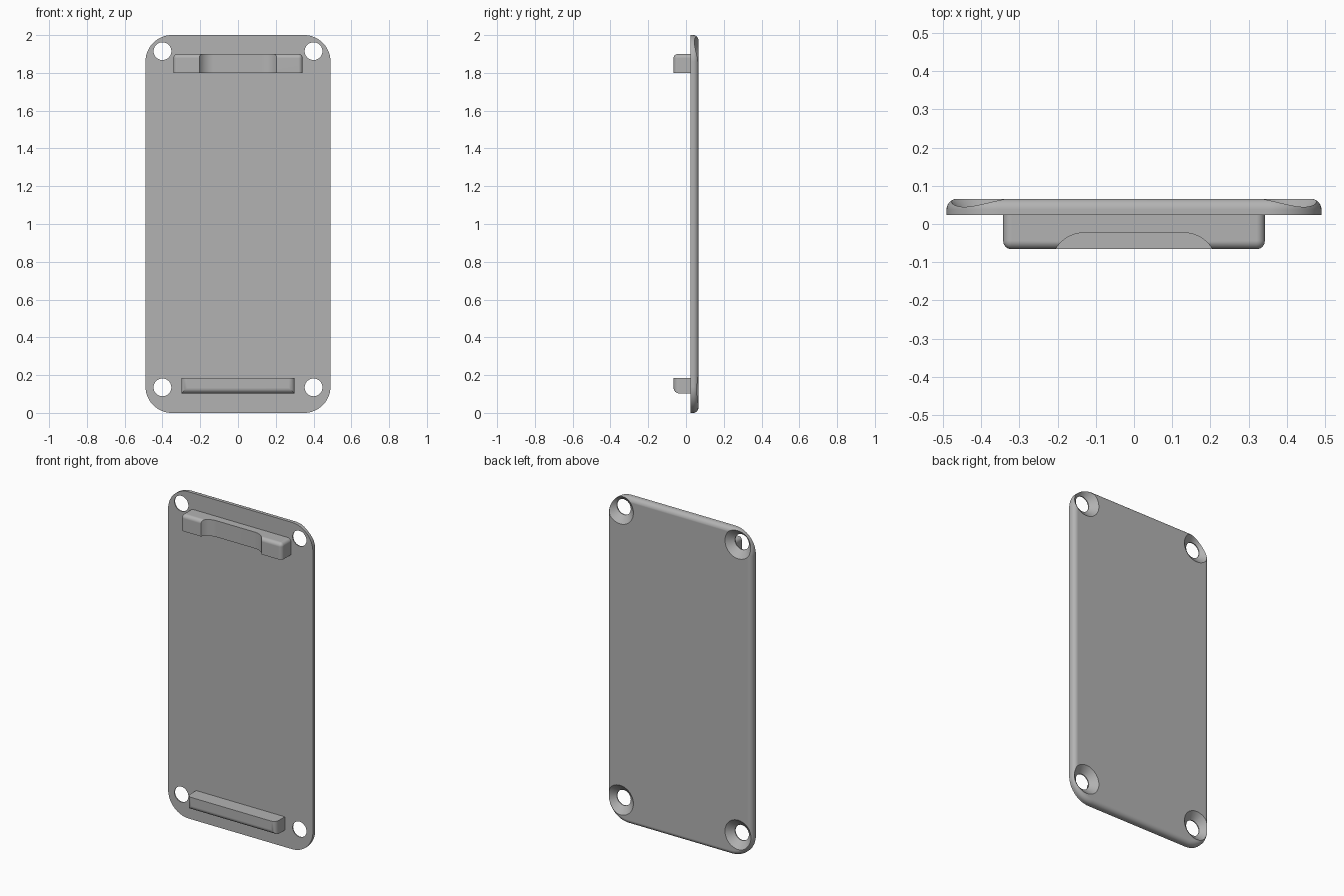
import bpy, bmesh
from math import sin, cos, pi, radians, asin
from mathutils import Vector

cube = bpy.data.objects.get("Cube")
if cube:
    bpy.data.objects.remove(cube, do_unlink=True)

grey = bpy.data.materials.new("plain_grey")
grey.use_nodes = True
colour = (0.45, 0.45, 0.45, 1)
grey.diffuse_color = colour
grey.node_tree.nodes["Principled BSDF"].inputs["Base Color"].default_value = colour

BACK, FACE, FRONT = 0.066, 0.024, -0.066   # plate back, plate front, clip tips


def make_object(name, bm):
    bmesh.ops.recalc_face_normals(bm, faces=bm.faces)
    mesh = bpy.data.meshes.new(name)
    bm.to_mesh(mesh)
    bm.free()
    obj = bpy.data.objects.new(name, mesh)
    mesh.materials.append(grey)
    bpy.context.collection.objects.link(obj)
    return obj


def loft(name, rings):
    """Skin a stack of closed point rings and cap both ends."""
    bm = bmesh.new()
    loops = [[bm.verts.new(p) for p in ring] for ring in rings]
    n = len(loops[0])
    for a, b in zip(loops, loops[1:]):
        for i in range(n):
            j = (i + 1) % n
            bm.faces.new((a[i], a[j], b[j], b[i]))
    bm.faces.new(loops[0])
    bm.faces.new(loops[-1])
    return make_object(name, bm)


def rounded_rect(y, inset, steps=16):
    """Plate outline at depth y, pulled in by inset."""
    half_w, radius = 0.49, 0.14
    pts = []
    for q, (sx, sz) in enumerate([(1, 1), (-1, 1), (-1, -1), (1, -1)]):
        cx, cz = sx * (half_w - radius), 1 + sz * (1 - radius)
        for k in range(steps + 1):
            a = (q + k / steps) * pi / 2
            pts.append((cx + (radius - inset) * cos(a), y,
                        cz + (radius - inset) * sin(a)))
    return pts


def circle(x, y, z, r, n=48):
    return [(x + r * cos(2 * pi * i / n), y, z + r * sin(2 * pi * i / n))
            for i in range(n)]


def block(name, half_w, z0, z1, radius, rounded):
    """Box on the plate front with the edges chosen by a rule rounded."""
    bm = bmesh.new()
    bmesh.ops.create_cube(bm, size=1)
    depth = FACE + 0.002 - FRONT
    for v in bm.verts:
        v.co = Vector((v.co.x * 2 * half_w, FRONT + (v.co.y + 0.5) * depth,
                       z0 + (v.co.z + 0.5) * (z1 - z0)))
    mid_z = (z0 + z1) / 2
    edges = []
    for e in bm.edges:
        c = (e.verts[0].co + e.verts[1].co) / 2
        front = c.y < FRONT + 0.001
        side = abs(c.x) > half_w - 0.001
        level = (c.z > mid_z + 0.001) - (c.z < mid_z - 0.001)
        if rounded(front, side, level):
            edges.append(e)
    bmesh.ops.bevel(bm, geom=edges, offset=radius, segments=8, profile=0.5,
                    affect='EDGES')
    return make_object(name, bm)


def cut(obj, cutter):
    bpy.context.view_layer.objects.active = obj
    mod = obj.modifiers.new("cut", 'BOOLEAN')
    mod.operation, mod.solver, mod.object = 'DIFFERENCE', 'EXACT', cutter
    bpy.ops.object.modifier_apply(modifier=mod.name)
    bpy.data.objects.remove(cutter, do_unlink=True)


def smooth(obj):
    bpy.ops.object.select_all(action='DESELECT')
    obj.select_set(True)
    bpy.context.view_layer.objects.active = obj
    bpy.ops.object.shade_smooth_by_angle(angle=radians(30))
    mod = obj.modifiers.new("even_shading", 'WEIGHTED_NORMAL')
    mod.keep_sharp = True


# Cover plate: flat front, rounded rim on the back
rim = 0.028
rings = [rounded_rect(FACE, 0)]
for k in range(9):
    a = k / 8 * pi / 2
    rings.append(rounded_rect(BACK - rim + rim * sin(a), rim * (1 - cos(a))))
plate = loft("cover_plate", rings)

# Countersunk screw holes in the four corners
hole, sink = 0.047, 0.09
slope = (sink - hole) / (BACK - 0.03)
for x in (-0.4, 0.4):
    for z in (0.135, 1.915):
        cut(plate, loft("screw_hole_cutter", [
            circle(x, FACE - 0.05, z, hole),
            circle(x, 0.03, z, hole),
            circle(x, BACK + 0.02, z, sink + 0.02 * slope)]))
smooth(plate)

# Upper clip: rounded everywhere except its underside and root
upper = block("upper_clip", 0.342, 1.80, 1.90, 0.022,
              lambda front, side, level:
              level >= 0 and (front + side + (level == 1)) == 2)

# Notch with curved ends across the middle of the upper clip
flat, reach, floor = 0.13, 0.205, -0.023
dx, dy = reach - flat, floor - FRONT
r = (dx * dx + dy * dy) / (2 * dy)
arc = [(flat + r * sin(t), floor - r + r * cos(t))
       for t in (asin(dx / r) * k / 12 for k in range(13))]
arc.append((reach, FRONT - 0.05))
outline = arc + [(-x, y) for x, y in reversed(arc)]
cut(upper, loft("notch_cutter", [[(x, y, z) for x, y in outline]
                                 for z in (1.7, 2.0)]))
smooth(upper)

# Lower clip: front face rounded at the bottom and both ends
lower = block("lower_clip", 0.30, 0.103, 0.185, 0.03,
              lambda front, side, level:
              front and level <= 0)
smooth(lower)
